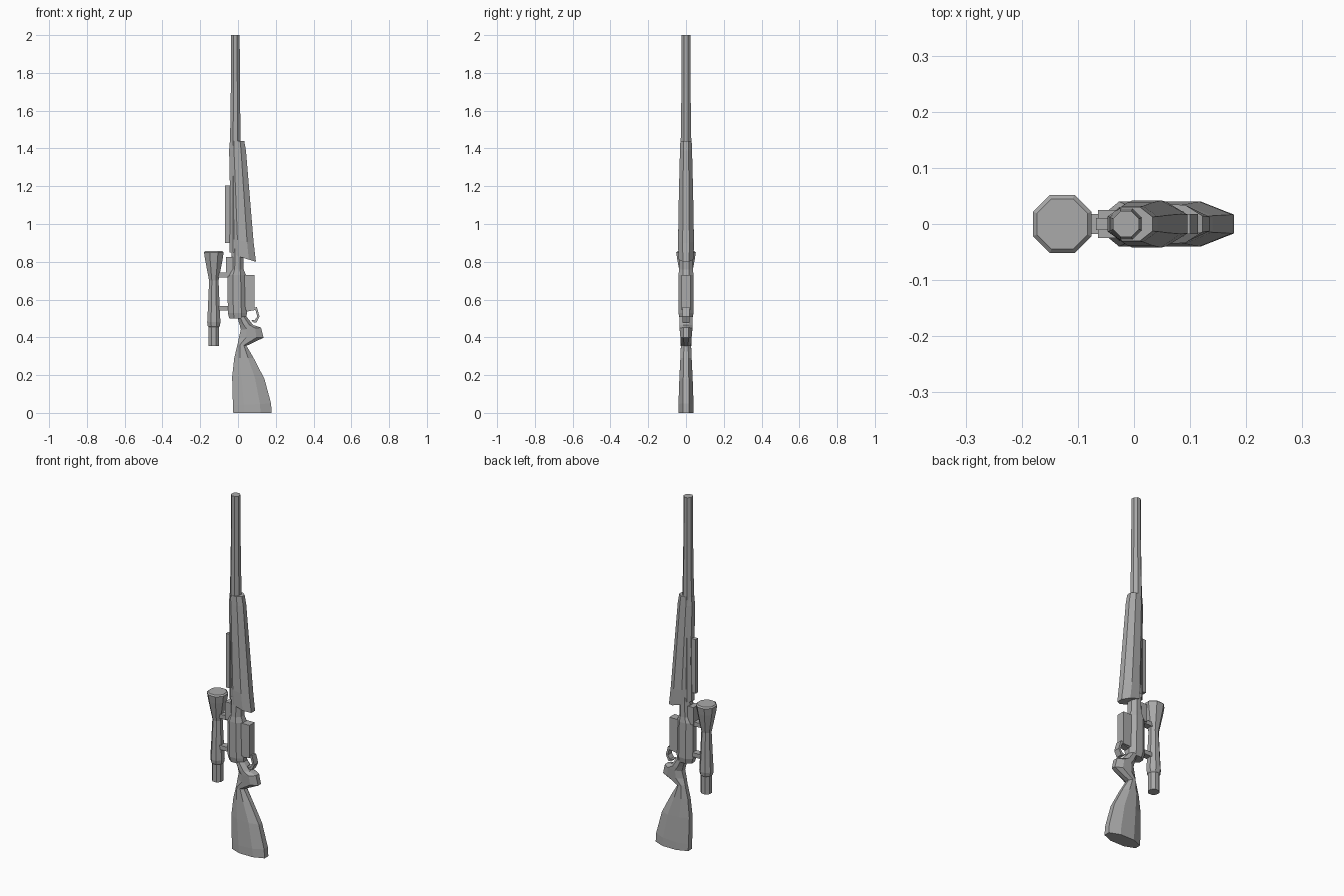
import bpy
import bmesh
from mathutils import Vector

cube = bpy.data.objects.get("Cube")
if cube:
    bpy.data.objects.remove(cube)

grey = bpy.data.materials.new("plain grey")
grey.use_nodes = True
grey.diffuse_color = (0.4, 0.4, 0.4, 1)
grey.node_tree.nodes["Principled BSDF"].inputs["Base Color"].default_value = (0.4, 0.4, 0.4, 1)


def finish(name, bm):
    bmesh.ops.recalc_face_normals(bm, faces=bm.faces)
    mesh = bpy.data.meshes.new(name)
    bm.to_mesh(mesh)
    bm.free()
    mesh.materials.append(grey)
    obj = bpy.data.objects.new(name, mesh)
    bpy.context.collection.objects.link(obj)
    return obj


def loft(name, sections, cut=0.29):
    """Skin octagonal sections (x0, z0, x1, z1, half depth); each may tilt in xz."""
    bm = bmesh.new()
    rings = []
    f = 1 - 2 * cut
    octagon = [(1, f), (f, 1), (-f, 1), (-1, f), (-1, -f), (-f, -1), (f, -1), (1, -f)]
    for x0, z0, x1, z1, d in sections:
        ring = []
        for u, v in octagon:
            t = (u + 1) / 2
            ring.append(bm.verts.new((x0 + (x1 - x0) * t, v * d, z0 + (z1 - z0) * t)))
        rings.append(ring)
    for a, b in zip(rings, rings[1:]):
        for i in range(8):
            j = (i + 1) % 8
            bm.faces.new((a[i], a[j], b[j], b[i]))
    bm.faces.new(rings[0])
    bm.faces.new(rings[-1])
    return finish(name, bm)


def tube(name, x, profile):
    return loft(name, [(x - r, z, x + r, z, r) for z, r in profile])


def box(name, x0, x1, z0, z1, d):
    bm = bmesh.new()
    bmesh.ops.create_cube(bm, size=1)
    for v in bm.verts:
        v.co = Vector(((x0 + x1) / 2 + v.co.x * (x1 - x0), v.co.y * 2 * d,
                       (z0 + z1) / 2 + v.co.z * (z1 - z0)))
    return finish(name, bm)


def strip(name, outer, inner, d):
    """Bent flat bar between two matching xz paths."""
    bm = bmesh.new()
    rows = [[bm.verts.new((x, y, z)) for (x, z), y in ((o, -d), (o, d), (i, d), (i, -d))]
            for o, i in zip(outer, inner)]
    for a, b in zip(rows, rows[1:]):
        for k in range(4):
            m = (k + 1) % 4
            bm.faces.new((a[k], a[m], b[m], b[k]))
    bm.faces.new(rows[0])
    bm.faces.new(rows[-1])
    return finish(name, bm)


# Long tube and the tapered fore section below it
tube("barrel", -0.014, [(0.85, 0.03), (1.44, 0.028), (1.72, 0.024), (2.0, 0.023)])
loft("fore_stock", [
    (-0.035, 0.84, 0.095, 0.80, 0.04),
    (-0.038, 0.92, 0.083, 0.90, 0.042),
    (-0.042, 1.15, 0.062, 1.15, 0.038),
    (-0.047, 1.39, 0.042, 1.39, 0.032),
    (-0.043, 1.44, 0.033, 1.44, 0.03),
])
box("top_rail", -0.068, -0.03, 0.90, 1.205, 0.011)

# Central body with its blocks
loft("receiver", [
    (-0.046, 0.50, 0.045, 0.50, 0.034),
    (-0.054, 0.53, 0.047, 0.53, 0.04),
    (-0.055, 0.73, 0.042, 0.73, 0.04),
    (-0.037, 0.76, 0.03, 0.76, 0.036),
    (-0.034, 0.87, 0.03, 0.87, 0.034),
])
box("receiver_block", -0.064, -0.025, 0.725, 0.825, 0.025)
box("magazine", 0.03, 0.088, 0.545, 0.73, 0.023)

# Trigger and guard
strip("trigger_guard",
      [(0.04, 0.548), (0.10, 0.56), (0.114, 0.51), (0.098, 0.478), (0.08, 0.48)],
      [(0.04, 0.535), (0.092, 0.545), (0.102, 0.51), (0.088, 0.49), (0.07, 0.492)], 0.018)

# Rear stock with hand grip
loft("rear_stock", [
    (-0.025, 0.0, 0.178, 0.0, 0.04),
    (-0.027, 0.04, 0.175, 0.05, 0.04),
    (-0.031, 0.19, 0.14, 0.18, 0.035),
    (-0.02, 0.29, 0.083, 0.29, 0.03),
    (-0.002, 0.365, 0.045, 0.355, 0.027),
    (0.005, 0.40, 0.135, 0.398, 0.03),
    (0.015, 0.44, 0.122, 0.452, 0.034),
    (0.008, 0.47, 0.08, 0.465, 0.035),
    (-0.005, 0.51, 0.045, 0.51, 0.034),
])

# Sight with two mounts
tube("scope", -0.128, [
    (0.355, 0.028), (0.455, 0.028), (0.46, 0.032), (0.48, 0.035),
    (0.56, 0.031), (0.70, 0.025), (0.81, 0.046), (0.85, 0.052), (0.857, 0.045),
])
for label, z in (("rear_mount", 0.542), ("front_mount", 0.718)):
    box(label, -0.115, -0.045, z, z + 0.024, 0.018)
